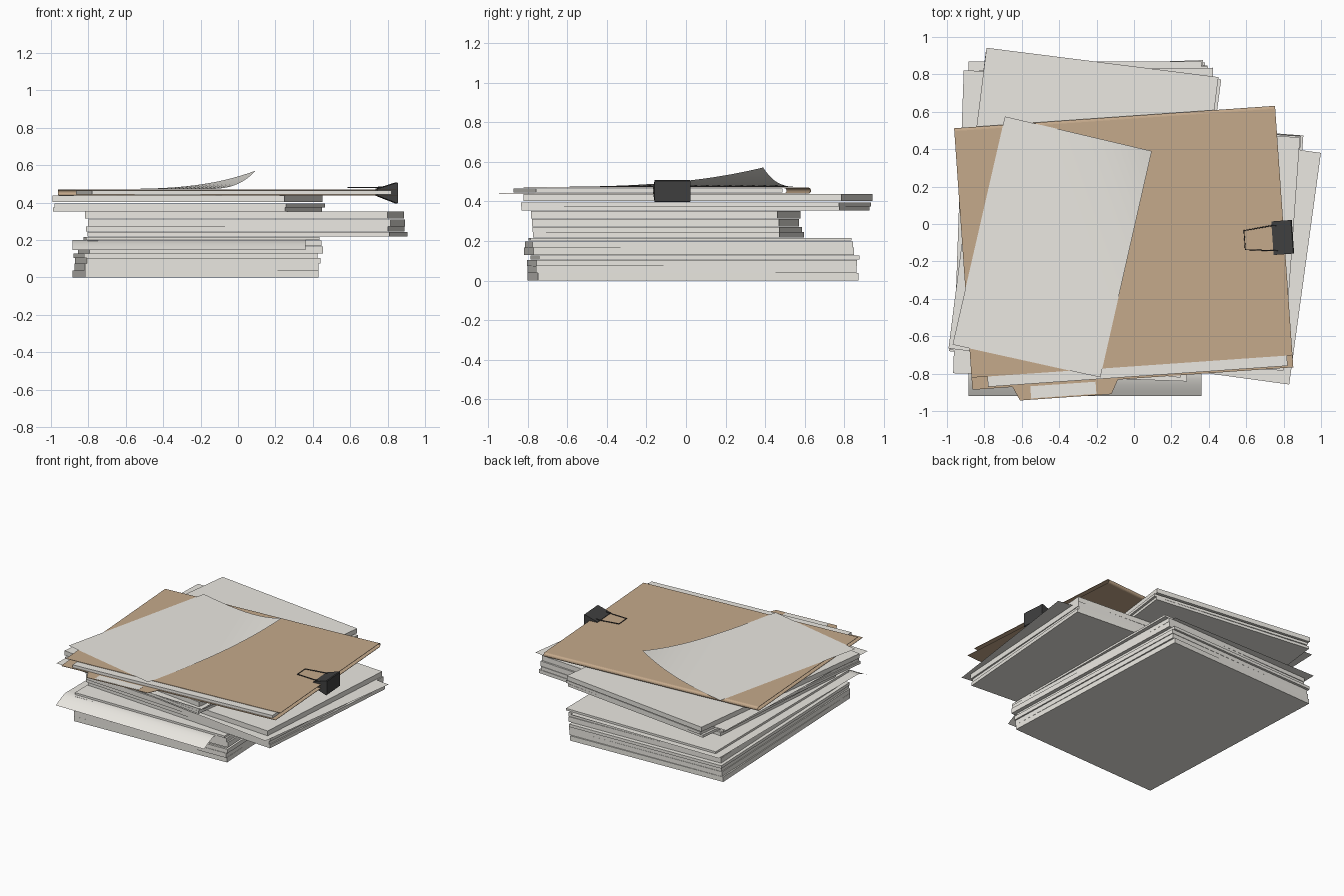
import bpy, bmesh
from math import radians, sin, cos, pi
from mathutils import Vector

if "Cube" in bpy.data.objects:
    bpy.data.objects.remove(bpy.data.objects["Cube"])

W, L = 1.25, 1.62          # paper sheet size


def material(name, col):
    m = bpy.data.materials.new(name)
    m.diffuse_color = (*col, 1)
    m.use_nodes = True
    m.node_tree.nodes["Principled BSDF"].inputs["Base Color"].default_value = m.diffuse_color
    return m


PAPER = material("paper", (0.83, 0.81, 0.76))
CARD = material("card", (0.56, 0.40, 0.26))
BLACK = material("black_metal", (0.05, 0.05, 0.05))


def make(name, verts, faces, mat, loc=(0, 0, 0), rot=0, thick=0):
    me = bpy.data.meshes.new(name)
    me.from_pydata(verts, [], faces)
    bm = bmesh.new()
    bm.from_mesh(me)
    bmesh.ops.recalc_face_normals(bm, faces=bm.faces)
    if not thick and any(e.is_boundary for e in bm.edges):
        # open sheets face upwards
        if sum(f.normal.z for f in bm.faces) < 0:
            bmesh.ops.reverse_faces(bm, faces=bm.faces)
    bm.to_mesh(me)
    bm.free()
    me.materials.append(mat)
    ob = bpy.data.objects.new(name, me)
    ob.location = loc
    ob.rotation_euler.z = radians(rot)
    bpy.context.collection.objects.link(ob)
    if thick:
        s = ob.modifiers.new("thickness", 'SOLIDIFY')
        s.thickness = thick
        s.offset = 0
    return ob


def prism(name, outline, z0, z1, mat, loc=(0, 0), rot=0):
    n = len(outline)
    verts = [(x, y, z) for z in (z0, z1) for x, y in outline]
    faces = [list(range(n))[::-1], list(range(n, 2 * n))]
    faces += [(i, (i + 1) % n, n + (i + 1) % n, n + i) for i in range(n)]
    return make(name, verts, faces, mat, (*loc, 0), rot)


def rect(x0, x1, y0, y1):
    return [(x0, y0), (x1, y0), (x1, y1), (x0, y1)]


def grid(name, f, nu, nv, mat, smooth=True, **kw):
    verts = [f(i / nu, j / nv) for j in range(nv + 1) for i in range(nu + 1)]
    q = nu + 1
    faces = [(j * q + i, j * q + i + 1, j * q + q + i + 1, j * q + q + i)
             for j in range(nv) for i in range(nu)]
    ob = make(name, verts, faces, mat, **kw)
    for p in ob.data.polygons:
        p.use_smooth = smooth
    return ob


def bundles(name, w, l, layers):
    # each layer: bottom z, top z, centre x, centre y, turn
    for k, (z0, z1, x, y, r) in enumerate(layers):
        prism(f"{name}_{k + 1}", rect(-w / 2, w / 2, -l / 2, l / 2), z0, z1, PAPER, (x, y), r)


# Three stacks of paper
bundles("lower_stack", W, L, [
    (0.000, 0.037, -0.227, 0.035, 2.4), (0.038, 0.073, -0.222, 0.030, 2.0),
    (0.074, 0.104, -0.215, 0.030, 2.2), (0.105, 0.127, -0.227, 0.045, 2.0),
    (0.128, 0.166, -0.200, 0.015, 2.2), (0.167, 0.197, -0.205, 0.015, 1.8),
    (0.201, 0.216, -0.195, 0.020, 0.5)])
bundles("middle_stack", L, W, [
    (0.218, 0.244, 0.050, -0.088, -4.4), (0.245, 0.271, 0.038, -0.095, -4.0),
    (0.272, 0.310, 0.045, -0.103, -3.6), (0.314, 0.351, 0.035, -0.103, -4.1)])
bundles("upper_stack", W, L, [
    (0.353, 0.373, -0.270, 0.048, -7.0), (0.374, 0.394, -0.258, 0.050, -7.4),
    (0.402, 0.437, -0.270, 0.060, -7.2)])

# Loose flat sheets sticking out of the stacks
for name, w, l, z, x, y, r in (("loose_sheet_right", L, W, 0.312, 0.112, -0.129, -7.8),
                               ("loose_sheet_left", W, L, 0.398, -0.314, -0.010, -2.0)):
    grid(name, lambda u, v: ((u - .5) * w, (v - .5) * l, z), 1, 1, PAPER, smooth=False,
         loc=(x, y, 0), rot=r)


# Sheet drooping over the front of the lower stack
def droop(u, v):
    y = -0.92 + 1.79 * v
    t = max(0, (-0.80 - y) / 0.12)
    return (-0.885 + 1.245 * u, y, 0.199 - 0.052 * t ** 1.4)


grid("drooping_sheet", droop, 1, 60, PAPER)

# Folder: covers joined by a rounded fold at the back
FOLD = dict(loc=(-0.055, -0.128, 0), rot=4)
path = [(-0.70, 0.440), (0.686, 0.440)]
path += [(0.686 + 0.014 * sin(a), 0.454 - 0.014 * cos(a)) for a in [pi * k / 8 for k in range(1, 8)]]
path += [(0.686, 0.468), (-0.635, 0.468)]
n = len(path) - 1
grid("folder_covers", lambda u, v: (-0.86 + 1.72 * u, *path[round(v * n)]), 1, n, CARD,
     smooth=False, thick=0.003, **FOLD)
prism("folder_tab", [(-0.645, -0.70), (-0.61, -0.775), (-0.12, -0.775), (-0.08, -0.70)],
      0.4385, 0.4415, CARD, FOLD["loc"][:2], 4)
prism("tab_label", rect(-0.55, -0.20, -0.768, -0.703), 0.4415, 0.443, PAPER, FOLD["loc"][:2], 4)
prism("folder_papers", rect(-0.775, 0.83, -0.69, 0.56), 0.4435, 0.464, PAPER, FOLD["loc"][:2], 4)

# Half sheet on top with one lifted corner
A, B, C, D = (Vector(p) for p in ((-0.97, -0.645), (-0.18, -0.82), (0.095, 0.39), (-0.69, 0.575)))


def lifted(u, v):
    p = A.lerp(B, u).lerp(D.lerp(C, u), v)
    t = max(0, u + v - 1)
    return (p.x, p.y, 0.473 + 0.098 * t ** 3)


grid("curled_top_sheet", lifted, 24, 24, PAPER)

# Binder clip body: wedge profile run across the folder edge
prof = [(-0.055, 0.437), (0.05, 0.396), (0.055, 0.400), (0.055, 0.502), (0.05, 0.507), (-0.055, 0.474)]
k = len(prof)
verts = [(x, y, z) for y in (-0.09, 0.09) for x, z in prof]
faces = [range(k), range(k, 2 * k)] + [(i, (i + 1) % k, k + (i + 1) % k, k + i) for i in range(k)]
make("clip_body", verts, [tuple(f) for f in faces], BLACK, (0.795, -0.072, 0), 4)

# Clip handle: thin bent wire
cu = bpy.data.curves.new("clip_handle", 'CURVE')
cu.dimensions = '3D'
cu.bevel_depth = 0.003
cu.bevel_resolution = 1
sp = cu.splines.new('POLY')
pts = [(-0.03, 0.067, 0.484), (-0.055, 0.067, 0.480), (-0.204, 0.051, 0.480),
       (-0.204, -0.051, 0.480), (-0.055, -0.067, 0.480), (-0.03, -0.067, 0.484)]
sp.points.add(len(pts) - 1)
for p, c in zip(sp.points, pts):
    p.co = (*c, 1)
cu.materials.append(BLACK)
handle = bpy.data.objects.new("clip_handle", cu)
handle.location = (0.795, -0.072, 0)
handle.rotation_euler.z = radians(4)
bpy.context.collection.objects.link(handle)
